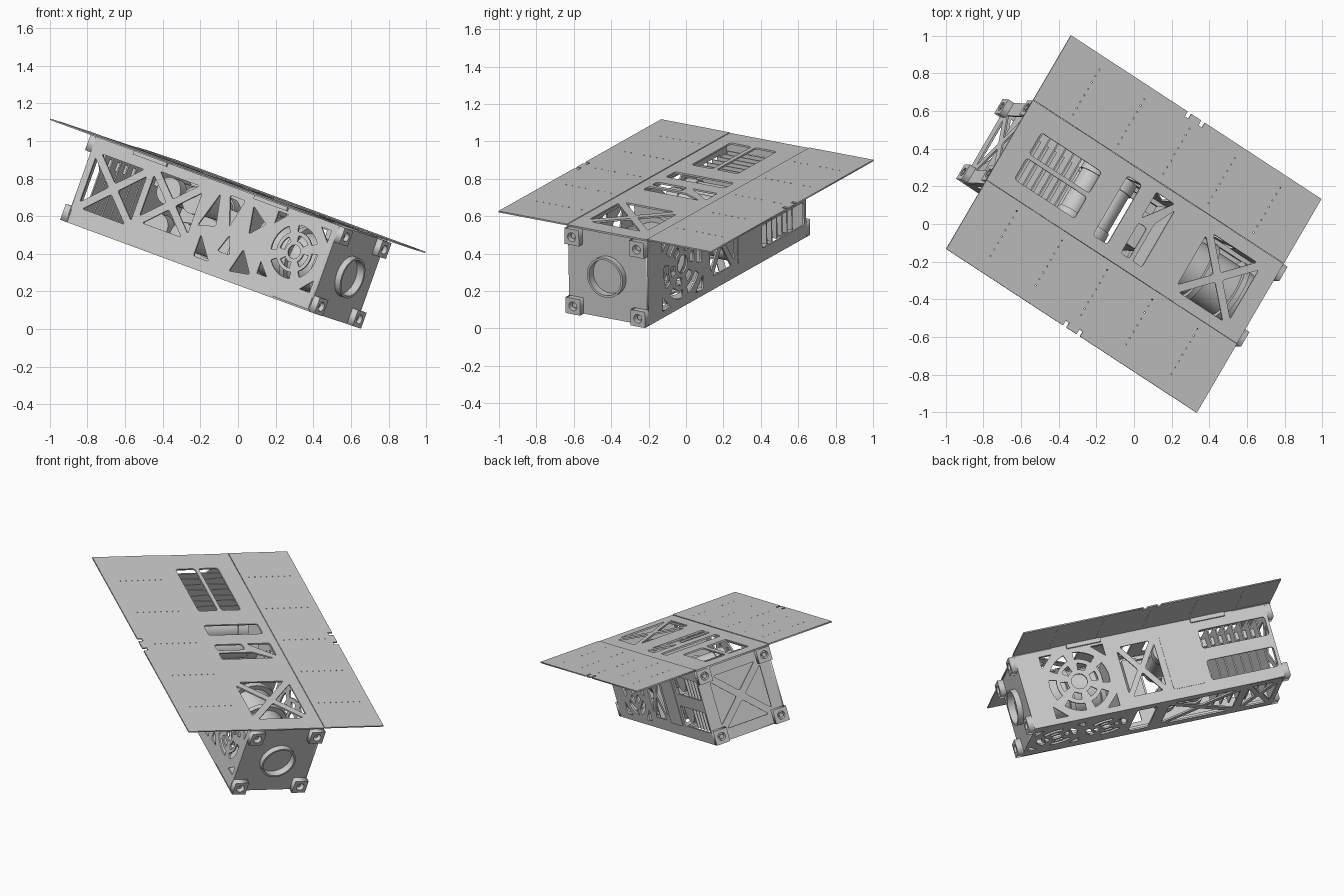
import bpy, math
from mathutils import Matrix, Vector

if "Cube" in bpy.data.objects:
    bpy.data.objects.remove(bpy.data.objects["Cube"])

# Tilted local frame: U along the body, V across it, W out of the deck
U = Vector((.80, -.523, -.295)).normalized()
V = Vector((.503, .848, -.165))
V = (V - U * V.dot(U)).normalized()
W = U.cross(V)
ORIGIN = Vector((0, 0, .765))
U0, U1, V0, V1, W0, W1 = -.79, .825, -.235, .262, -.495, -.012
VC, WC = (V0 + V1) / 2, (W0 + W1) / 2


def frame(a, b, off):
    c = a.cross(b)
    m = Matrix((a, b, c)).transposed().to_4x4()
    m.translation = ORIGIN + off
    return m


def finish(ob, smooth=False):
    bpy.context.view_layer.objects.active = ob
    for o in bpy.context.selected_objects:
        o.select_set(False)
    ob.select_set(True)
    if smooth:
        bpy.ops.object.shade_smooth_by_angle(angle=math.radians(35))
    return ob


def sheet(name, m, outlines, t=.01):
    """Flat sheet: first outline is the edge, the rest are cutouts."""
    cu = bpy.data.curves.new(name, 'CURVE')
    cu.dimensions, cu.fill_mode, cu.extrude = '2D', 'BOTH', t / 2
    for pts in outlines:
        s = cu.splines.new('POLY')
        s.points.add(len(pts) - 1)
        for p, q in zip(s.points, pts):
            p.co = (q[0], q[1], 0, 1)
        s.use_cyclic_u = True
    tmp = bpy.data.objects.new(name + "_curve", cu)
    bpy.context.collection.objects.link(tmp)
    dg = bpy.context.evaluated_depsgraph_get()
    me = bpy.data.meshes.new_from_object(tmp.evaluated_get(dg))
    bpy.data.objects.remove(tmp)
    ob = bpy.data.objects.new(name, me)
    bpy.context.collection.objects.link(ob)
    ob.matrix_world = m
    return ob


def rect(a0, a1, b0, b1):
    return [(a0, b0), (a1, b0), (a1, b1), (a0, b1)]


def rnd(pts, r=.018):
    out, n = [], len(pts)
    for i in range(n):
        p, a, b = Vector(pts[i]), Vector(pts[i - 1]), Vector(pts[(i + 1) % n])
        s = p + (a - p).normalized() * r
        e = p + (b - p).normalized() * r
        out += [tuple(s * (1 - k) ** 2 + p * 2 * k * (1 - k) + e * k * k) for k in (0, .33, .67, 1)]
    return out


def circle(x, y, r, n=24):
    return [(x + r * math.cos(i * math.tau / n), y + r * math.sin(i * math.tau / n)) for i in range(n)]


def xbox(a0, a1, b0, b1, g=.03):
    ca, cb = (a0 + a1) / 2, (b0 + b1) / 2
    tris = [[(a0 + g, b0), (a1 - g, b0), (ca, cb - g)], [(a0 + g, b1), (a1 - g, b1), (ca, cb + g)],
            [(a0, b0 + g), (a0, b1 - g), (ca - g, cb)], [(a1, b0 + g), (a1, b1 - g), (ca + g, cb)]]
    return [rnd(t, .012) for t in tris]


def fan(x, y, R, n=4, corner=0):
    out = [circle(x, y, R * .26)]
    for r0, r1 in ((.4, .62), (.76, 1)):
        for k in range(n):
            gap = .03 / (R * r1)
            t0, t1 = k * math.tau / n + gap + .4, (k + 1) * math.tau / n - gap + .4
            ts = [t0 + (t1 - t0) * i / 8 for i in range(9)]
            out.append([(x + R * r1 * math.cos(t), y + R * r1 * math.sin(t)) for t in ts] +
                       [(x + R * r0 * math.cos(t), y + R * r0 * math.sin(t)) for t in reversed(ts)])
    if corner:
        for sx in (-1, 1):
            for sy in (-1, 1):
                out.append([(x + sx * corner, y + sy * corner), (x + sx * corner, y + sy * corner * .62),
                            (x + sx * corner * .62, y + sy * corner)])
    return out


def cyl(name, a, b, r, n=32):
    pa, pb = [ORIGIN + U * p[0] + V * p[1] + W * p[2] for p in (a, b)]
    d = pb - pa
    bpy.ops.mesh.primitive_cylinder_add(vertices=n, radius=r, depth=d.length)
    ob = bpy.context.object
    ob.name = name
    ob.matrix_world = Matrix.Translation((pa + pb) / 2) @ d.to_track_quat('Z', 'Y').to_matrix().to_4x4()
    return finish(ob, True)


def box(name, u, v, w):
    bpy.ops.mesh.primitive_cube_add(size=1)
    ob = bpy.context.object
    ob.name = name
    c = [(q[0] + q[1]) / 2 for q in (u, v, w)]
    ob.matrix_world = (frame(U, V, U * c[0] + V * c[1] + W * c[2]) @
                       Matrix.Diagonal((u[1] - u[0], v[1] - v[0], w[1] - w[0], 1)))
    return ob


# Deployed wings with edge notches and rows of pin holes
for name, s, inner in (("wing_left", -1, V0 - .002), ("wing_right", 1, V1 + .002)):
    o, L = s * .666, .8315
    edge = [(-L, inner), (-L, o)]
    for k in (-.045, .045):
        edge += [(k - .012, o), (k - .012, o - s * .03), (k + .012, o - s * .03), (k + .012, o)]
    edge += [(L, o), (L, inner)]
    holes = [circle(-.6 + .3 * i, inner + s * (.05 + .04 * j), .004, 6) for i in range(5) for j in range(8)]
    sheet(name, frame(U, V, W * -.004), [edge] + holes, .008)
    for k in (-.42, .38):
        box("hinge", (k - .11, k + .11), (inner - .012, inner + .012), (-.035, -.009))

# Top deck
holes = [rnd(rect(-.70, -.30, -.15, -.018)), rnd(rect(-.70, -.30, .008, .14)),
         rnd(rect(-.165, -.07, -.17, .20)), rnd(rect(.02, .075, -.17, .02)),
         rnd([(.02, .05), (.02, .21), (.14, .21)], .012), rnd([(.10, -.17), (.16, -.17), (.16, .18), (.10, .06)], .012)]
holes += xbox(.38, .73, -.175, .19)
sheet("top_panel", frame(U, V, W * -.008), [rect(-.8315, .8315, V0, V1)] + holes)

# Left side panel
holes = xbox(-.75, -.41, -.40, -.09) + xbox(-.37, -.05, -.36, -.07)
for t in ([(.06, -.07), (-.01, -.27), (.10, -.24)], [(.12, -.06), (.22, -.06), (.18, -.22)],
          [(.03, -.31), (.13, -.43), (.03, -.43)], [(.28, -.07), (.31, -.22), (.39, -.14)],
          [(.31, -.305), (.27, -.44), (.40, -.42)], [(.20, -.26), (.16, -.36), (.24, -.36)]):
    holes.append(rnd(t, .012))
holes += fan(.613, -.225, .145, 4, .175)
sheet("left_panel", frame(U, W, V * (V0 + .005)), [rect(U0, U1, W0, W1)] + holes)

# Right side panel
holes = fan(.47, WC, .19, 6, .205) + xbox(-.05, .19, -.42, -.09, .025)
holes += [rnd(rect(-.77, -.34, -.21, -.09)), rnd(rect(-.77, -.34, -.42, -.29))]
sheet("right_panel", frame(U, W, V * (V1 - .005)), [rect(U0, U1, W0, W1)] + holes)
sheet("access_cover", frame(U, W, V * (V1 + .001)), [rnd(rect(-.30, -.09, -.43, -.08))], .004)

# Bottom panel
holes = fan(.64, VC, .13, 4, .16) + fan(.32, VC, .13, 4) + xbox(-.52, -.06, VC - .18, VC + .18)
holes += xbox(-.76, -.57, VC - .18, VC + .18, .025) + [rnd(rect(.02, .15, VC - .18, VC + .18))]
sheet("bottom_panel", frame(U, V, W * (W0 + .005)), [rect(U0, U1, V0, V1)] + holes)

# End plates: aperture end and braced end
sheet("aperture_plate", frame(V, W, U * (U1 - .005)), [rect(V0, V1, W0, W1), circle(VC, WC, .105, 40)])
sheet("rear_plate", frame(V, W, U * (U0 + .005)),
      [rect(V0, V1, W0, W1)] + xbox(VC - .17, VC + .17, WC - .17, WC + .17))

# Lens rim, lens and optical tube
finish(sheet("lens_rim", frame(V, W, U * .825), [circle(VC, WC, .112, 48), circle(VC, WC, .1, 48)], .07), True)
cyl("lens", (.79, VC, WC), (.815, VC, WC), .1, 40)
cyl("optical_tube", (.30, VC, WC), (.79, VC, WC), .15, 40)
for k in (.32, .52, .72):
    cyl("tube_ring", (k - .015, VC, WC), (k + .015, VC, WC), .18, 40)

# Corner feet with recessed holes
for u0, u1 in ((U1, .862), (-.827, U0)):
    for v in (V0 + .045, V1 - .045):
        for w in (W0 + .045, W1 - .045):
            ring = [rect(v - .045, v + .045, w - .045, w + .045), circle(v, w, .025, 20)]
            sheet("corner_foot", frame(V, W, U * (u0 + u1) / 2), ring, u1 - u0)
            cyl("foot_pin", (u0, v, w), ((u0 + u1) / 2, v, w), .014, 16)

# Edge rails inside the four long corners
for v in (V0 + .022, V1 - .022):
    for w in (W0 + .022, W1 - .022):
        box("edge_rail", (U0 + .01, U1 - .01), (v - .012, v + .012), (w - .012, w + .012))

# Circuit board stack
for i in range(7):
    u = -.73 + i * .052
    box("circuit_board", (u, u + .008), (VC - .2, VC + .2), (WC - .19, WC + .19))
    box("board_connector", (u + .008, u + .035), (VC - .15, VC + .1), (WC + .1, WC + .15))

# Battery cells with end caps, lying across the body
for u in (-.29, -.12):
    for w in (WC - .1, WC + .1):
        cyl("battery_cell", (u, VC - .17, w), (u, VC + .17, w), .065)
        for v in (VC - .15, VC + .15):
            cyl("battery_clamp", (u, v - .035, w), (u, v + .035, w), .074)

# Middle electronics block
box("sensor_block", (.05, .14), (VC - .1, VC + .1), (WC - .14, WC + .12))
box("bulkhead", (.2, .212), (VC - .21, VC + .21), (WC - .2, WC + .2))
